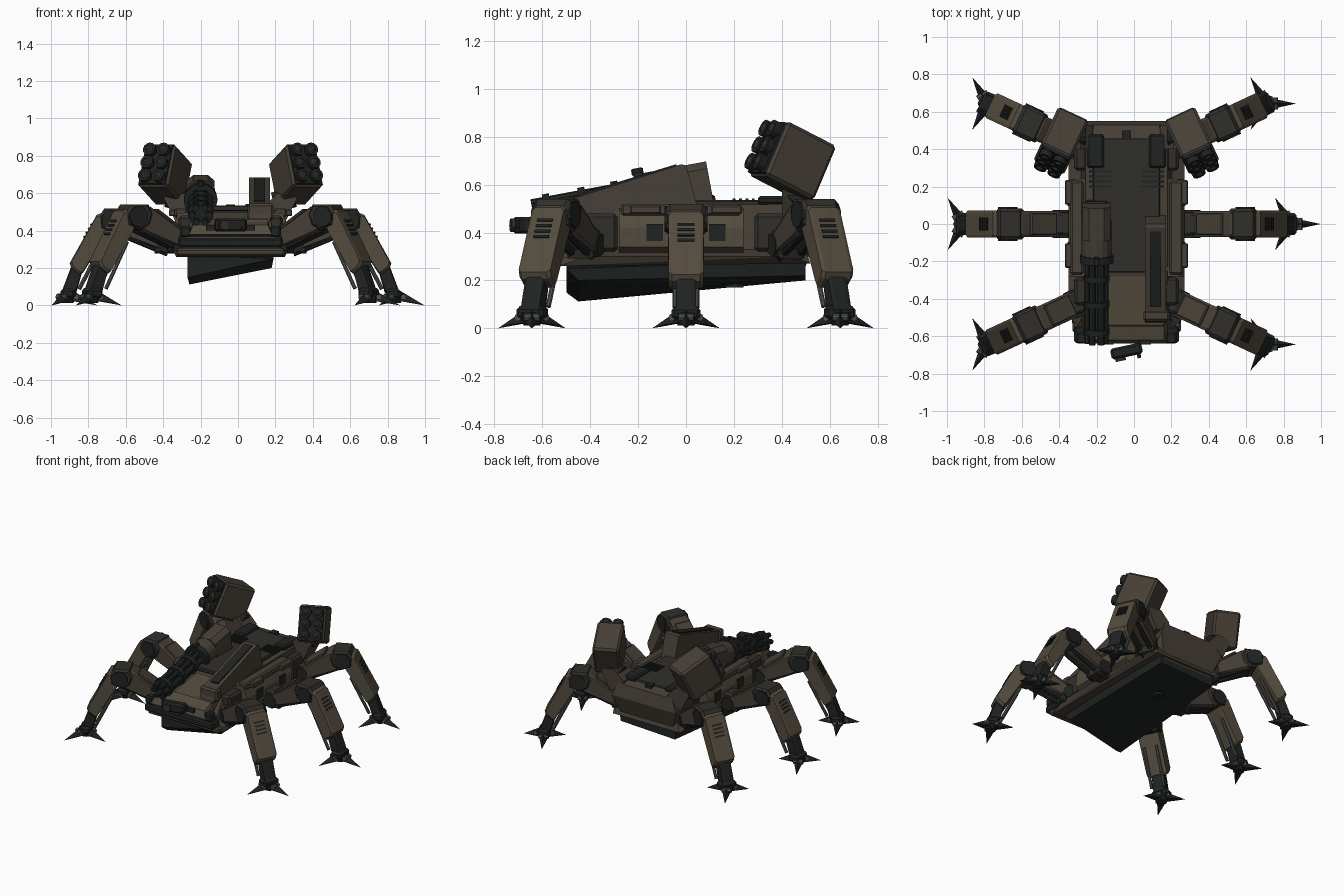
import bpy, bmesh
from math import radians, cos, sin, pi
from mathutils import Matrix, Vector

if "Cube" in bpy.data.objects:
    bpy.data.objects.remove(bpy.data.objects["Cube"])

CX = -0.04  # hull centreline


def material(name, rgb):
    m = bpy.data.materials.new(name)
    m.diffuse_color = (*rgb, 1)
    m.use_nodes = True
    m.node_tree.nodes["Principled BSDF"].inputs["Base Color"].default_value = m.diffuse_color
    return m


BROWN = material("brown_armour", (0.062, 0.050, 0.038))
TAN = material("tan_armour", (0.088, 0.071, 0.048))
DARK = material("dark_metal", (0.015, 0.017, 0.017))
STEEL = material("steel", (0.08, 0.085, 0.085))
HATCH = material("dark_brown", (0.03, 0.028, 0.024))
BASE = Matrix.Translation((CX, 0, 0))


def rot(deg, axis):
    return Matrix.Rotation(radians(deg), 4, axis)


def finish(bm, name, mat, M, bevel=0):
    if bevel:
        bmesh.ops.bevel(bm, geom=bm.edges[:], offset=bevel, segments=1, affect='EDGES')
    bmesh.ops.transform(bm, matrix=M, verts=bm.verts[:])
    bmesh.ops.recalc_face_normals(bm, faces=bm.faces[:])
    me = bpy.data.meshes.new(name)
    bm.to_mesh(me)
    bm.free()
    me.materials.append(mat)
    ob = bpy.data.objects.new(name, me)
    bpy.context.collection.objects.link(ob)
    return ob


def box(name, loc, size, mat, M=BASE, bevel=0, R=Matrix()):
    bm = bmesh.new()
    bmesh.ops.create_cube(bm, size=1)
    bmesh.ops.scale(bm, vec=size, verts=bm.verts[:])
    return finish(bm, name, mat, M @ Matrix.Translation(loc) @ R, bevel)


def hull(name, pts, mat, M=BASE):
    bm = bmesh.new()
    for p in pts:
        bm.verts.new(p)
    bmesh.ops.convex_hull(bm, input=bm.verts[:])
    bmesh.ops.dissolve_limit(bm, angle_limit=0.02, verts=bm.verts[:], edges=bm.edges[:])
    return finish(bm, name, mat, M)


def mirrored(pts):
    return [(s * x, y, z) for x, y, z in pts for s in (-1, 1)]


def rod(name, p, q, r, mat, M=BASE, seg=12, r2=None):
    p, q = Vector(p), Vector(q)
    bm = bmesh.new()
    bmesh.ops.create_cone(bm, cap_ends=True, segments=seg, radius1=r,
                          radius2=r if r2 is None else r2, depth=(q - p).length)
    T = Matrix.Translation((p + q) / 2) @ (q - p).to_track_quat('Z', 'Y').to_matrix().to_4x4()
    return finish(bm, name, mat, M @ T)


def plate(name, prof, w, mat, M, inset=0.015):
    """Side profile (d, z) extruded across, with chamfered long edges."""
    n = len(prof)
    cd, cz = sum(p[0] for p in prof) / n, sum(p[1] for p in prof) / n
    pts = []
    for d, z in prof:
        v = Vector((d - cd, z - cz))
        u = v * (1 - inset / v.length)
        for s in (-1, 1):
            pts += [(d, s * (w - inset), z), (cd + u.x, s * w, cz + u.y)]
    return hull(name, pts, mat, M)


# Hull
hull("main_hull", mirrored([(.24, -.54, .28), (.24, -.54, .36), (.21, -.42, .46), (.22, .48, .52),
                            (.22, -.2, .51), (.25, .5, .28)]), BROWN)
hull("lower_skirt", mirrored([(.29, -.53, .26), (.31, -.42, .30), (.31, .44, .30), (.27, .52, .27),
                              (.27, -.58, .29), (.24, .5, .33), (.24, -.5, .33)]), BROWN)
hull("belly", [(-.22, -.45, .112), (.22, -.45, .20), (-.22, .5, .20), (.22, .5, .22), (-.23, -.5, .15),
               (.23, -.5, .25), (-.23, .5, .28), (.23, .5, .28), (-.23, -.5, .27)], DARK)
rod("belly_port", (0, .2, .2), (0, .2, .17), .04, DARK)
hull("rear_plate", mirrored([(.22, .44, .53), (.22, .53, .51), (.26, .55, .42), (.2, .5, .26),
                             (.26, .44, .3)]), BROWN)
box("rear_notch", (0, .475, .53), (.05, .05, .02), DARK)
box("deck", (0, .1, .52), (.36, .72, .03), HATCH, bevel=.006)
hull("nose", [(x, y, z) for x in (-.1, .2) for y, z in
              ((-.28, .50), (-.54, .46), (-.6, .40), (-.28, .3))], TAN)
hull("front_plate", mirrored([(.2, -.53, .455), (.2, -.62, .43), (.22, -.64, .38), (.22, -.53, .37)]), TAN)
box("front_bumper", (0, -.59, .335), (.56, .09, .05), DARK, bevel=.01)
box("chin_plate", (0, -.55, .285), (.58, .06, .04), BROWN, bevel=.01)
for s in (-1, 1):
    box("bumper_end", (s * .24, -.61, .395), (.06, .06, .06), DARK, bevel=.01)
    box("front_lamp", (s * .1, -.633, .415), (.06, .02, .03), DARK)
    box("deck_hatch", (s * .165, .39, .535), (.09, .18, .035), DARK, bevel=.01)
    for k in range(4):
        box("deck_vent", (s * .14, .2 + k * .027, .537), (.12, .012, .012), DARK)
    # Side armour
    hull("side_armour", [(s * x, y, z) for y in (-.28, .24) for x, z in
                         ((.22, .5), (.28, .49), (.31, .42), (.31, .34), (.24, .3))], TAN)
    box("side_rail", (s * .265, -.02, .495), (.07, .5, .05), BROWN, bevel=.01)
    for y in (-.13, .13):
        box("side_window", (s * .305, y, .4), (.02, .07, .07), DARK)
        box("side_step", (s * .30, y * 1.3, .495), (.06, .13, .035), BROWN, bevel=.006)
    for y in (-.36, .36):
        box("hip_recess", (s * .24, y, .40), (.08, .15, .16), HATCH, bevel=.015)

# Front sensor
S = BASE @ Matrix.Translation((0, -.68, .43)) @ rot(12, 'Z')
box("sensor_head", (0, 0, 0), (.17, .06, .07), DARK, S, bevel=.012)
rod("sensor_lens", (-.04, -.02, 0), (-.04, -.045, 0), .028, HATCH, S)
rod("sensor_probe", (.06, -.02, -.02), (.06, -.05, -.02), .01, DARK, S, 8)

# Rotary gun on the left
G = BASE @ Matrix.Translation((-.16, 0, .6)) @ rot(10.5, 'X')
hull("gun_housing", [(s * x, y, z) for s in (-1, 1) for y in (-.08, .1) for x, z in
                     ((.04, .08), (.075, .05), (.075, -.09))], BROWN, G)
rod("gun_drum", (0, .02, 0), (0, -.2, 0), .08, BROWN, G, 16)
rod("gun_collar", (0, -.17, 0), (0, -.21, 0), .09, DARK, G, 16)
rod("gun_core", (0, -.2, 0), (0, -.58, 0), .03, DARK, G)
for k in range(6):
    x, z = .046 * cos(k * pi / 3), .046 * sin(k * pi / 3)
    rod("gun_barrel", (x, -.2, z), (x, -.65, z), .018, DARK, G, 8)
for y in (-.28, -.42, -.57):
    rod("barrel_clamp", (0, y, 0), (0, y - .03, 0), .069, DARK, G, 16)
box("gun_sight", (0, -.19, .09), (.03, .05, .03), DARK, G, bevel=.005)
box("gun_cradle", (0, -.06, -.1), (.12, .34, .08), DARK, G, bevel=.01)

# Sloped fairing on the right
hull("right_fairing", [(x, y, z) for x in (.1, .21) for y, z in
                       ((-.53, .45), (-.51, .53), (-.02, .685), (.0, .68), (.05, .5))], BROWN)
box("fairing_inlay", (.155, -.24, .618), (.06, .42, .012), DARK, R=rot(17, 'X'))
box("fairing_toe", (.16, -.49, .5), (.14, .06, .09), BROWN, bevel=.012)

# Missile pods
for s in (-1, 1):
    P = BASE @ Matrix.Translation((s * .35, .445, .70)) @ rot(s * 25, 'Z') @ rot(-25, 'X')
    box("missile_pod", (0, 0, 0), (.18, .25, .25), BROWN, P, bevel=.014)
    box("pod_face", (0, -.125, 0), (.155, .02, .23), DARK, P)
    for i in (-1, 1):
        for k in (-1, 0, 1):
            rod("missile_tube", (i * .04, -.11, k * .076), (i * .04, -.165, k * .076), .036, DARK, P)
            rod("missile_tip", (i * .04, -.165, k * .076), (i * .04, -.175, k * .076), .022, HATCH, P, 10, .01)
    hull("pod_bracket", [(s * x, y, z) for y in (.40, .53) for x, z in
                         ((.17, .46), (.29, .44), (.36, .58), (.25, .6), (.18, .53))], BROWN)
    rod("pod_pivot", (s * .23, .47, .55), (s * .34, .47, .58), .055, DARK)

# Six legs: profiles in leg plane (distance out, height)
THIGH = [(.06, .30), (.06, .38), (.28, .53), (.36, .535), (.36, .42), (.30, .385)]
KNEE = [(.27, .49), (.295, .54), (.40, .54), (.425, .50), (.42, .43), (.34, .40), (.29, .43)]
SHIN = [(.385, .525), (.44, .505), (.585, .235), (.575, .205), (.53, .17), (.515, .18), (.37, .42)]
LOWER = [(.50, .25), (.565, .25), (.63, .07), (.55, .07)]
LEGS = [("front", .20, -.39, -25, 1), ("middle", .275, 0, 0, .96), ("rear", .20, .39, 25, 1)]
for s, side in ((-1, "left"), (1, "right")):
    for pos, x, y, a, h in LEGS:
        n = f"{pos}_{side}_"
        M = BASE @ Matrix.Translation((s * x, y, 0)) @ rot(a if s > 0 else 180 - a, 'Z')
        M = M @ Matrix.Diagonal((1, 1, h, 1))
        plate(n + "hip", [(-.06, .29), (-.06, .40), (.08, .42), (.16, .39), (.13, .29)], .06, HATCH, M)
        rod(n + "hip_pin", (.07, -.075, .345), (.07, .075, .345), .05, DARK, M)
        plate(n + "thigh", THIGH, .07, BROWN, M)
        box(n + "thigh_cap", (.17, 0, .462), (.17, .12, .02), BROWN, M, .006, rot(-35, 'Y'))
        for t in (-.035, .035):
            rod(n + "thigh_piston", (.06, t, .29), (.34, t, .41), .018, DARK, M, 8)
        plate(n + "knee_housing", KNEE, .082, HATCH, M)
        rod(n + "knee_cap", (.36, -.09, .475), (.36, .09, .475), .056, DARK, M, 10)
        plate(n + "shin", SHIN, .073, TAN, M)
        for k in range(4):
            t = .2 + k * .085
            box(n + "shin_vent", (.44 + .145 * t, 0, .505 - .27 * t), (.012, .07, .011), DARK, M,
                R=rot(-28, 'Y'))
        plate(n + "lower_leg", LOWER, .042, DARK, M)
        for t in (-.045, .045):
            rod(n + "shin_piston", (.41, t, .34), (.535, t, .09), .011, STEEL, M, 8)
        box(n + "ankle", (.595, 0, .065), (.08, .12, .055), DARK, M, .014)
        # Feet share one heading on all six legs
        F0 = Matrix.Translation(M @ Vector((.6, 0, 0)))
        for k in range(3):
            F = F0 @ rot(120 * k, 'Z')
            hull(n + "claw", [(.02, -.03, .025), (.02, .03, .025), (.03, 0, .08), (.075, -.019, .02),
                              (.075, .019, .02), (.075, 0, .05), (.163, 0, 0)], DARK, F)
            rod(n + "claw_pin", (.05, -.032, .045), (.05, .032, .045), .016, STEEL, F, 8)
        rod(n + "foot_hub", (0, 0, .012), (0, 0, .065), .035, DARK, F0, 8, .052)
